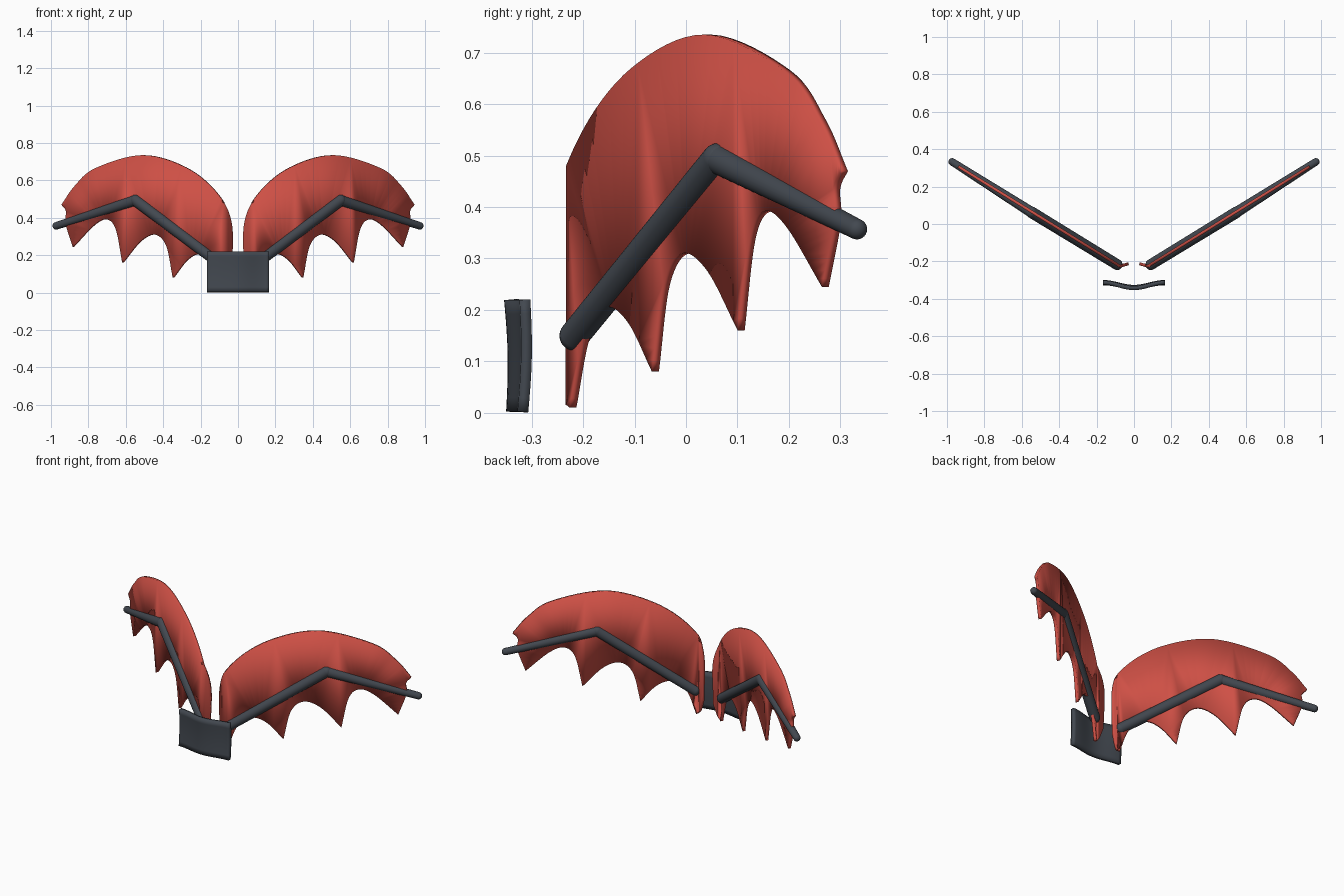
import bpy, bmesh, math
from mathutils import Vector

cube = bpy.data.objects.get("Cube")
if cube:
    bpy.data.objects.remove(cube)


def material(name, colour):
    mat = bpy.data.materials.new(name)
    mat.use_nodes = True
    mat.diffuse_color = colour
    bsdf = mat.node_tree.nodes["Principled BSDF"]
    bsdf.inputs["Base Color"].default_value = colour
    bsdf.inputs["Roughness"].default_value = 0.7
    return mat


RED = material("membrane red", (0.62, 0.08, 0.06, 1))
SLATE = material("slate grey", (0.055, 0.065, 0.08, 1))


def finish(name, bm, mat, angle):
    bmesh.ops.recalc_face_normals(bm, faces=bm.faces)
    mesh = bpy.data.meshes.new(name)
    bm.to_mesh(mesh)
    bm.free()
    mesh.materials.append(mat)
    obj = bpy.data.objects.new(name, mesh)
    bpy.context.collection.objects.link(obj)
    bpy.ops.object.select_all(action="DESELECT")
    obj.select_set(True)
    bpy.context.view_layer.objects.active = obj
    bpy.ops.object.shade_smooth_by_angle(angle=math.radians(angle))
    return obj


def mirror(obj):
    mod = obj.modifiers.new("Mirror", "MIRROR")
    mod.use_mirror_merge = False


def solidify(obj, thickness):
    mod = obj.modifiers.new("Thickness", "SOLIDIFY")
    mod.thickness = thickness
    mod.offset = 0


def smooth_path(points, steps):
    """Catmull-Rom run through the points, without the last one."""
    pts = [Vector(p) for p in points]
    pts = [2 * pts[0] - pts[1]] + pts + [2 * pts[-1] - pts[-2]]
    path = []
    for a, b, c, d in zip(pts, pts[1:], pts[2:], pts[3:]):
        for i in range(steps):
            t = i / steps
            path.append(0.5 * (2 * b + (c - a) * t + (2 * a - 5 * b + 4 * c - d) * t * t
                               + (3 * b - a - 3 * c + d) * t ** 3))
    return path


def wing_y(x):
    """Swept-back wing plane, with its root edge curling backward."""
    if x < 0.075:
        return -0.226 + (0.075 - x) * 0.3
    return -0.226 + (x - 0.075) * 0.617


# Wing membrane: domed upper edge and scalloped lower edge, corner to corner
runs = [
    [(0.035, 0.1), (0.035, 0.37), (0.115, 0.535), (0.28, 0.67), (0.51, 0.735),
     (0.76, 0.665), (0.87, 0.57), (0.94, 0.47)],
    [(0.94, 0.47), (0.916, 0.435), (0.918, 0.37), (0.88, 0.245)],
    [(0.88, 0.245), (0.77, 0.36), (0.7, 0.392), (0.65, 0.34), (0.615, 0.16)],
    [(0.615, 0.16), (0.52, 0.275), (0.44, 0.31), (0.38, 0.25), (0.345, 0.08)],
    [(0.345, 0.08), (0.27, 0.175), (0.2, 0.205), (0.13, 0.15), (0.085, 0.01)],
    [(0.085, 0.01), (0.06, 0.03), (0.035, 0.1)],
]
bm = bmesh.new()
outline = [p for run in runs for p in smooth_path(run, 8)]
bm.faces.new([bm.verts.new((p.x, 0, p.y)) for p in outline])
for cut in (0.055, 0.075, 0.3, 0.6):
    bmesh.ops.bisect_plane(bm, geom=bm.verts[:] + bm.edges[:] + bm.faces[:],
                           plane_co=(cut, 0, 0), plane_no=(1, 0, 0))
for v in bm.verts:
    v.co.y = wing_y(v.co.x)
bmesh.ops.triangulate(bm, faces=bm.faces[:])
membrane = finish("wing_membranes", bm, RED, 40)
solidify(membrane, 0.016)
mirror(membrane)

# Wing bones: tapered rods with rounded joints
shoulder = Vector((0.09, -0.217, 0.15))
elbow = Vector((0.547, 0.062, 0.493))
tip = Vector((0.972, 0.332, 0.357))


def add_rod(bm, a, b, ra, rb):
    axis = b - a
    turn = axis.to_track_quat("Z", "Y").to_matrix().to_4x4()
    turn.translation = (a + b) / 2
    bmesh.ops.create_cone(bm, cap_ends=False, segments=24, radius1=ra, radius2=rb,
                          depth=axis.length, matrix=turn)
    for end, r in ((a, ra), (b, rb)):
        ball = bmesh.ops.create_uvsphere(bm, u_segments=24, v_segments=12, radius=r)
        bmesh.ops.translate(bm, verts=ball["verts"], vec=end)


for name, a, b, ra, rb in (("upper_wing_bones", shoulder, elbow, 0.029, 0.031),
                           ("outer_wing_bones", elbow, tip, 0.029, 0.02)):
    bm = bmesh.new()
    add_rod(bm, a, b, ra, rb)
    mirror(finish(name, bm, SLATE, 60))

# Front plate: gently waved panel, bowed forward in the middle
bm = bmesh.new()
bmesh.ops.create_grid(bm, x_segments=20, y_segments=8, size=0.5)
for v in bm.verts:
    u, h = v.co.x * 2, v.co.y + 0.5
    bow = 0.011 + 0.004 * h
    y = -0.328 - bow * math.cos(math.pi * u) + 0.005 * math.sin(math.pi * h)
    v.co = (u * 0.166, y, 0.002 + h * 0.218)
plate = finish("front_plate", bm, SLATE, 40)
solidify(plate, 0.021)
